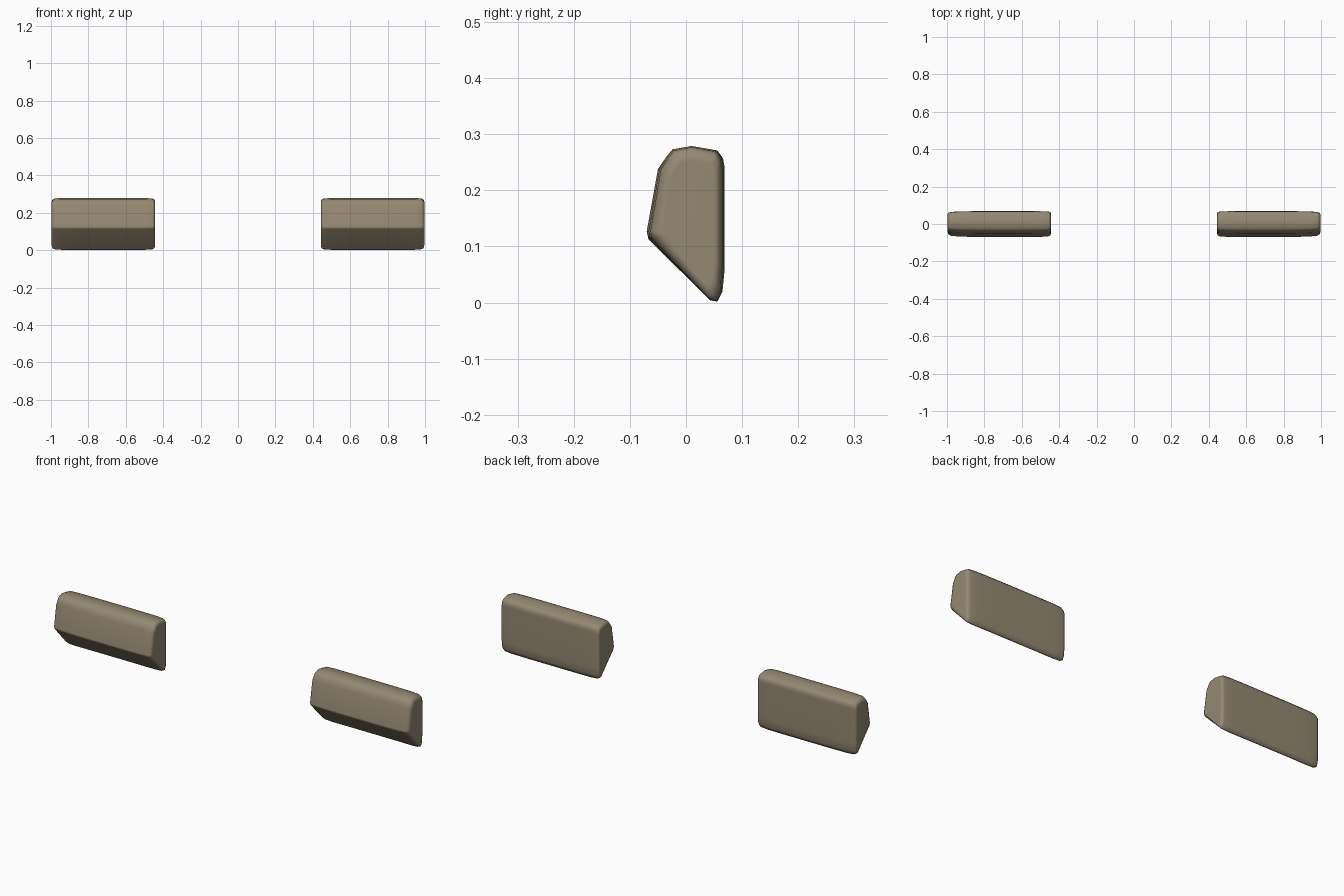
import bpy, bmesh

if "Cube" in bpy.data.objects:
    bpy.data.objects.remove(bpy.data.objects["Cube"])

# Side profile of the cushion (y, z): sloped front underside, upright back
PROFILE = [(0.044, 0.004), (0.056, 0.002), (0.065, 0.02), (0.069, 0.06),
           (0.069, 0.24), (0.066, 0.257), (0.056, 0.271), (0.01, 0.279),
           (-0.024, 0.273), (-0.035, 0.26), (-0.05, 0.238),
           (-0.070, 0.127), (-0.067, 0.113)]
CY, CZ = 0.015, 0.15

# Stations along the cushion: x, y scale, z scale
STATIONS = [(0.443, 0.74, 0.84), (0.447, 0.89, 0.94), (0.458, 0.96, 0.98),
            (0.50, 0.985, 1.0), (0.60, 1.0, 1.0), (0.84, 1.0, 1.0),
            (0.94, 0.96, 1.0), (0.978, 0.92, 0.985),
            (0.992, 0.84, 0.94), (0.998, 0.66, 0.80)]


def cushion(name, side):
    bm = bmesh.new()
    rings = [[bm.verts.new((side * x, CY + (y - CY) * sy, CZ + (z - CZ) * sz))
              for y, z in PROFILE] for x, sy, sz in STATIONS]
    n = len(PROFILE)
    for a, b in zip(rings, rings[1:]):
        for i in range(n):
            j = (i + 1) % n
            bm.faces.new((a[i], a[j], b[j], b[i]))
    bm.faces.new(rings[0])
    bm.faces.new(rings[-1])
    bmesh.ops.recalc_face_normals(bm, faces=bm.faces)
    for f in bm.faces:
        f.smooth = True
    mesh = bpy.data.meshes.new(name)
    bm.to_mesh(mesh)
    bm.free()
    obj = bpy.data.objects.new(name, mesh)
    bpy.context.collection.objects.link(obj)
    obj.data.materials.append(fabric)
    # Weighted normals keep the broad faces calm and the rims soft
    obj.modifiers.new("soft_shading", "WEIGHTED_NORMAL")


fabric = bpy.data.materials.new("tan_fabric")
fabric.diffuse_color = (0.30, 0.25, 0.17, 1)
fabric.use_nodes = True
fabric.node_tree.nodes["Principled BSDF"].inputs["Base Color"].default_value = fabric.diffuse_color

# Pair of headrest cushions
cushion("left_headrest", -1)
cushion("right_headrest", 1)
